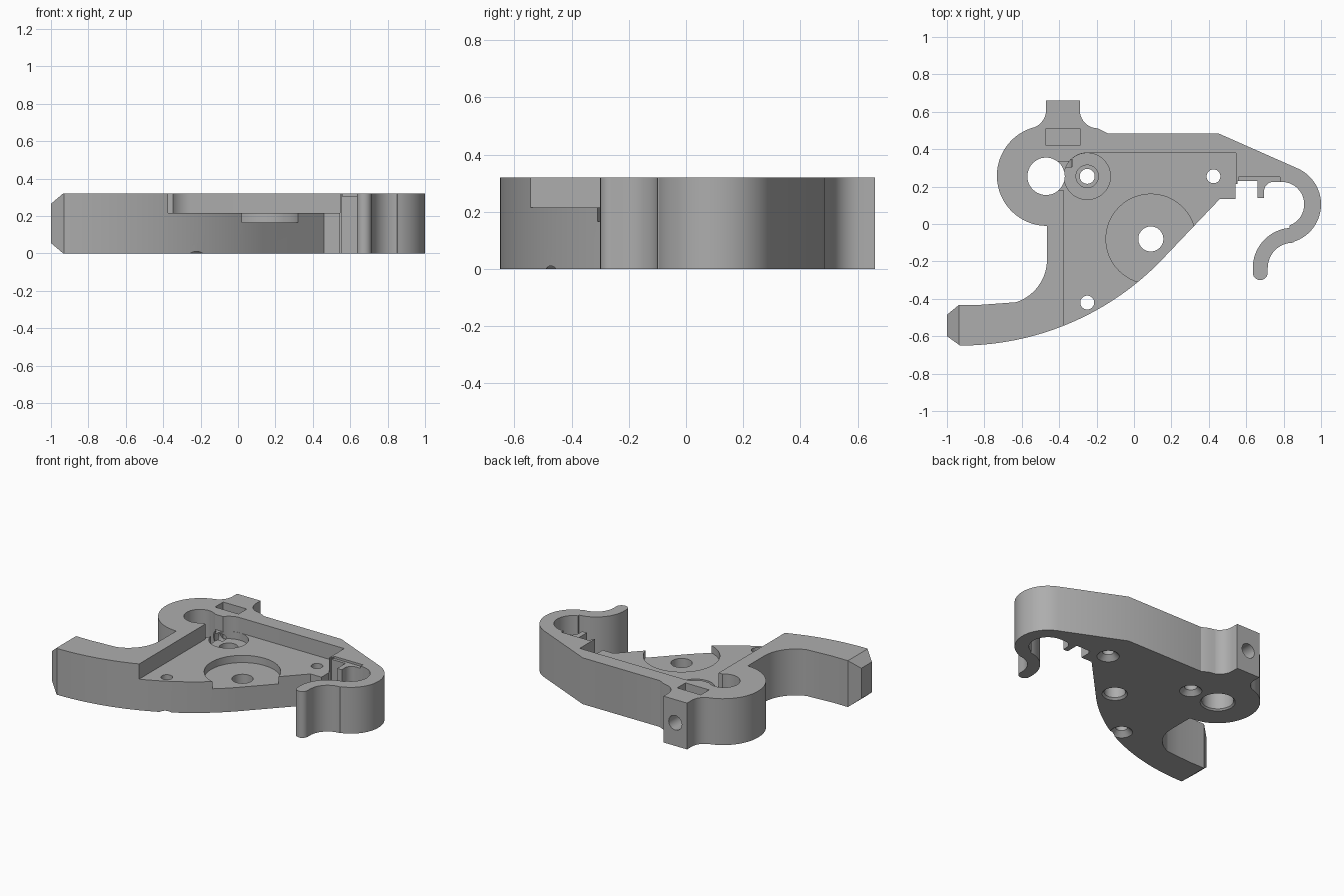
import bpy
import bmesh
from math import cos, sin, radians, pi
from mathutils import Matrix

if "Cube" in bpy.data.objects:
    bpy.data.objects.remove(bpy.data.objects["Cube"], do_unlink=True)

H = 0.32        # full thickness
FLOOR = 0.215   # main pocket floor
DEEP = 0.165    # round recess floor

grey = bpy.data.materials.new("plain grey")
grey.use_nodes = True
colour = (0.42, 0.42, 0.42, 1)
grey.diffuse_color = colour
grey.node_tree.nodes["Principled BSDF"].inputs["Base Color"].default_value = colour


def arc(cx, cy, r, start, end, n=16):
    """Points on an arc, angles in degrees."""
    angles = [radians(start + (end - start) * i / n) for i in range(n + 1)]
    return [(cx + r * cos(a), cy + r * sin(a)) for a in angles]


def finish(name, bm):
    bmesh.ops.recalc_face_normals(bm, faces=bm.faces)
    mesh = bpy.data.meshes.new(name)
    bm.to_mesh(mesh)
    bm.free()
    obj = bpy.data.objects.new(name, mesh)
    mesh.materials.append(grey)
    bpy.context.collection.objects.link(obj)
    return obj


def prism(name, points, low, high, turn=None):
    """Extrude an outline from low to high, optionally turned."""
    bm = bmesh.new()
    face = bm.faces.new([bm.verts.new((x, y, low)) for x, y in points])
    top = bmesh.ops.extrude_face_region(bm, geom=[face])["geom"]
    verts = [v for v in top if isinstance(v, bmesh.types.BMVert)]
    bmesh.ops.translate(bm, verts=verts, vec=(0, 0, high - low))
    if turn:
        bm.transform(turn)
    return finish(name, bm)


def box(name, x0, x1, y0, y1, low, high):
    return prism(name, [(x0, y0), (x1, y0), (x1, y1), (x0, y1)], low, high)


def cone(name, x, y, low, high, r_low, r_high):
    bm = bmesh.new()
    bmesh.ops.create_cone(bm, cap_ends=True, segments=48, radius1=r_low,
                          radius2=r_high, depth=high - low)
    bm.transform(Matrix.Translation((x, y, (low + high) / 2)))
    return finish(name, bm)


def bore(name, x, y, z, r, length, axis):
    """Horizontal round bore centred at a point."""
    bm = bmesh.new()
    bmesh.ops.create_cone(bm, cap_ends=True, segments=32, radius1=r,
                          radius2=r, depth=length)
    bm.transform(Matrix.Translation((x, y, z)) @ Matrix.Rotation(pi / 2, 4, axis))
    return finish(name, bm)


# Plate outline, counter-clockwise from the arm tip
outline = [(-1, -0.485), (-1, -0.6)]
outline += arc(-0.93, 0.85, 1.5, -90, -45, 32)             # curved lower edge
outline += [(0.46, 0.135), (0.543, 0.135), (0.543, 0.215), (0.553, 0.215),
            (0.553, 0.23), (0.66, 0.23), (0.66, 0.14), (0.695, 0.14)]
outline += arc(0.745, 0.175, 0.05, 180, 90, 6)              # tooth root
outline += arc(0.79, 0.105, 0.12, 90, -70, 24)              # hook inside
outline += arc(0.85, -0.235, 0.215, 95, 180, 16)            # hook tail
outline += arc(0.675, -0.26, 0.04, 180, 360, 12)
outline += arc(0.85, -0.235, 0.135, 180, 90, 14)
outline += arc(0.79, 0.105, 0.21, -72, 66, 28)              # hook outside
outline += [(0.45, 0.485), (-0.14, 0.485), (-0.19, 0.51)]
outline += arc(-0.19, 0.61, 0.1, 250, 180, 10)              # tab fillets
outline += [(-0.29, 0.66), (-0.47, 0.66)]
outline += arc(-0.57, 0.61, 0.1, 0, -66, 10)
outline += arc(-0.465, 0.258, 0.268, 105, 270, 36)          # round lobe
outline += arc(-0.705, -0.19, 0.24, 0, -72, 16)             # throat of the arm
outline += [(-0.72, -0.425), (-0.82, -0.432), (-0.935, -0.432)]
body = prism("lever_plate", outline, 0, H)

cutters = []

# Main pocket, open toward the front, with a channel into the pivot hole
pocket = [(-0.375, -0.8), (0.546, -0.8), (0.546, 0.38)]
pocket += arc(-0.25, 0.255, 0.125, 90, 180, 12)
cutters.append(prism("pocket_cutter", pocket, FLOOR, 0.5))
cutters.append(box("channel_cutter", -0.45, -0.3, 0.18, 0.333, FLOOR, 0.5))

# Round recesses
cutters.append(cone("disc_recess_cutter", 0.09, -0.08, DEEP, 0.5, 0.24, 0.24))
cutters.append(cone("spring_recess_cutter", -0.25, 0.255, DEEP, 0.5, 0.124, 0.124))
cutters.append(cone("bushing_step_cutter", -0.25, 0.255, 0.1, 0.5, 0.06, 0.06))

# Through holes with countersinks underneath
holes = [("pivot", -0.47, 0.255, 0.1, 0.11), ("disc", 0.09, -0.08, 0.067, 0.08),
         ("bushing", -0.25, 0.255, 0.04, 0.07), ("rear", 0.425, 0.255, 0.037, 0.07),
         ("front", -0.25, -0.42, 0.037, 0.07)]
for label, x, y, r, wide in holes:
    cutters.append(cone(label + "_hole_cutter", x, y, -0.1, 0.6, r, r))
    grow = 0.02
    cutters.append(cone(label + "_countersink_cutter", x, y, -grow, wide - r,
                        wide + grow, r))

# Nut slot and its screw bore in the back tab, and the arm tip bore
cutters.append(box("nut_slot_cutter", -0.47, -0.29, 0.42, 0.51, 0.07, 0.5))
cutters.append(bore("tab_bore_cutter", -0.38, 0.53, H / 2, 0.05, 0.45, "X"))
cutters.append(bore("tip_bore_cutter", -0.97, -0.543, H / 2, 0.03, 0.35, "Y"))

# Shallow relief along the hook root
cutters.append(box("root_relief_cutter", 0.56, 0.78, 0.1, 0.25, 0.305, 0.5))

# Upper and lower chamfers on the arm tip
wedge = [(-0.87, 0.375), (-1.065, 0.21), (-1.065, 0.375)]
turn = Matrix.Rotation(pi / 2, 4, "X")
for label, flip in (("upper", False), ("lower", True)):
    points = [(x, H - z if flip else z) for x, z in wedge]
    cutters.append(prism(label + "_chamfer_cutter", points, 0.3, 0.8, turn))

# Apply every cut in turn
bpy.ops.object.select_all(action="DESELECT")
bpy.context.view_layer.objects.active = body
body.select_set(True)
for cutter in cutters:
    cutter.hide_render = True
    mod = body.modifiers.new(cutter.name, "BOOLEAN")
    mod.operation = "DIFFERENCE"
    mod.solver = "EXACT"
    mod.object = cutter
    bpy.ops.object.modifier_apply(modifier=mod.name)
    bpy.data.objects.remove(cutter, do_unlink=True)

bpy.ops.object.shade_smooth_by_angle(angle=radians(25))
